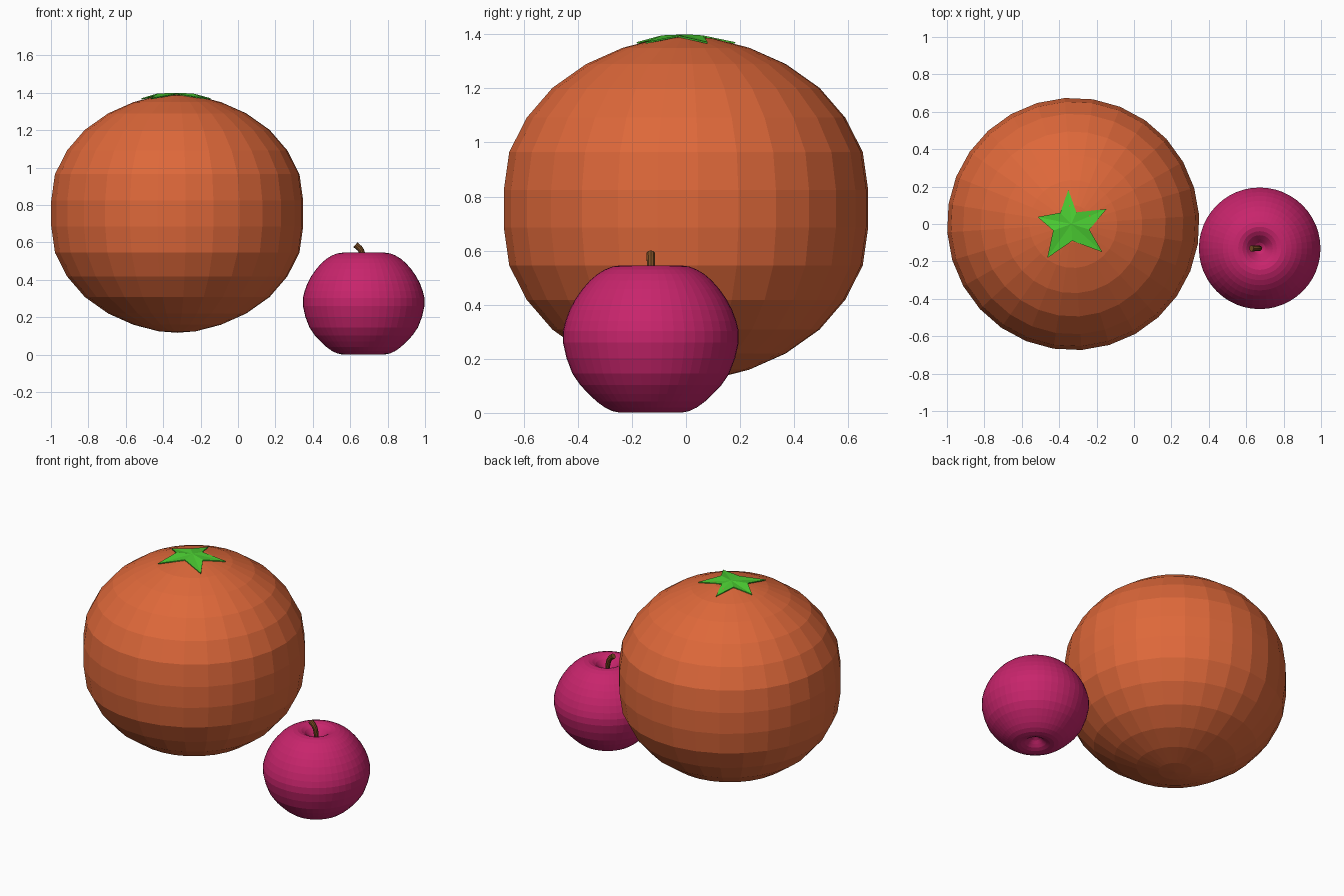
import bpy, bmesh, math
from mathutils import Vector

if "Cube" in bpy.data.objects:
    bpy.data.objects.remove(bpy.data.objects["Cube"])


def material(name, rgb):
    m = bpy.data.materials.new(name)
    m.diffuse_color = (*rgb, 1)
    m.use_nodes = True
    m.node_tree.nodes["Principled BSDF"].inputs["Base Color"].default_value = m.diffuse_color
    return m


ORANGE = material("orange peel", (0.73, 0.138, 0.042))
PINK = material("apple pink", (0.578, 0.018, 0.15))
GREEN = material("leaf green", (0.07, 0.61, 0.032))
BROWN = material("stem brown", (0.2, 0.075, 0.018))


def finish(name, bm, mat, loc=(0, 0, 0)):
    bmesh.ops.recalc_face_normals(bm, faces=bm.faces)
    me = bpy.data.meshes.new(name)
    bm.to_mesh(me)
    bm.free()
    me.materials.append(mat)
    ob = bpy.data.objects.new(name, me)
    ob.location = loc
    bpy.context.collection.objects.link(ob)
    return ob


def skin(bm, rings, start, end):
    """Join rings of points and close both ends with a fan."""
    rings = [[bm.verts.new(p) for p in r] for r in rings]
    n = len(rings[0])
    for a, b in zip(rings, rings[1:]):
        for i in range(n):
            j = (i + 1) % n
            bm.faces.new((a[i], a[j], b[j], b[i]))
    for ring, tip in ((rings[0], start), (rings[-1], end)):
        c = bm.verts.new(tip)
        for i in range(n):
            bm.faces.new((ring[i], ring[(i + 1) % n], c))


def lathe(name, profile, segs, phase, mat, loc):
    """Revolve (r, z) points; first and last lie on the axis."""
    rings = [[(r * math.cos(phase + math.tau * i / segs),
               r * math.sin(phase + math.tau * i / segs), z) for i in range(segs)]
             for r, z in profile[1:-1]]
    bm = bmesh.new()
    skin(bm, rings, (0, 0, profile[0][1]), (0, 0, profile[-1][1]))
    return finish(name, bm, mat, loc)


def smooth_path(pts, steps):
    """Catmull-Rom curve through the points."""
    p = [Vector(q) for q in pts]
    p = [2 * p[0] - p[1]] + p + [2 * p[-1] - p[-2]]
    out = []
    for a, b, c, d in zip(p, p[1:], p[2:], p[3:]):
        for k in range(steps):
            t = k / steps
            out.append(0.5 * (2 * b + (c - a) * t + (2 * a - 5 * b + 4 * c - d) * t * t
                              + (3 * b - a - 3 * c + d) * t ** 3))
    return out + [p[-2]]


# Orange body: flat-faced, slightly squashed ball
half = [(0.675, 0.07), (0.655, 0.21), (0.59, 0.337), (0.495, 0.447),
        (0.37, 0.535), (0.235, 0.595), (0.10, 0.63), (0, 0.638)]
profile = [(r, -z) for r, z in reversed(half)] + half
lathe("orange_body", profile, 28, math.radians(3.8), ORANGE, (-0.325, 0, 0.755))

# Star-shaped leaf draped over the top of the orange
star = [(-.351, .182), (-.308, .062), (-.147, .08), (-.239, -.03), (-.169, -.15),
        (-.33, -.09), (-.464, -.182), (-.432, -.035), (-.515, .0375), (-.394, .06)]
bm = bmesh.new()
centre = bm.verts.new((-0.335, 0, 1.397))
rim = [bm.verts.new((x, y, 1.393 if i % 2 else 1.368)) for i, (x, y) in enumerate(star)]
for i in range(10):
    bm.faces.new((centre, rim[(i + 1) % 10], rim[i]))
leaf = finish("orange_leaf", bm, GREEN)
solid = leaf.modifiers.new("thickness", "SOLIDIFY")
solid.thickness = 0.006
solid.offset = 0

# Apple body with a hollow at each end
apple = [(0, 0.06), (0.03, 0.045), (0.065, 0.014), (0.115, 0.001), (0.17, 0.02),
         (0.23, 0.07), (0.29, 0.145), (0.325, 0.26), (0.316, 0.34), (0.28, 0.42),
         (0.225, 0.49), (0.17, 0.53), (0.115, 0.545), (0.07, 0.525), (0.03, 0.48),
         (0, 0.465)]
lathe("apple_body", [(p.x, p.y) for p in smooth_path([(r, z) for r, z in apple], 2)],
      48, 0, PINK, (0.672, -0.13, 0))

# Curved apple stem
path = smooth_path([(0.672, 0.455), (0.67, 0.51), (0.658, 0.558), (0.628, 0.588)], 3)
rings = []
for i, p in enumerate(path):
    t = (path[min(i + 1, len(path) - 1)] - path[max(i - 1, 0)]).normalized()
    rad = 0.013 + 0.004 * i / (len(path) - 1)
    rings.append([(p.x + t.y * rad * math.cos(a), -0.13 + rad * math.sin(a),
                   p.y - t.x * rad * math.cos(a))
                  for a in (math.tau * k / 10 for k in range(10))])
bm = bmesh.new()
skin(bm, rings, (path[0].x, -0.13, path[0].y), (path[-1].x, -0.13, path[-1].y))
finish("apple_stem", bm, BROWN)
